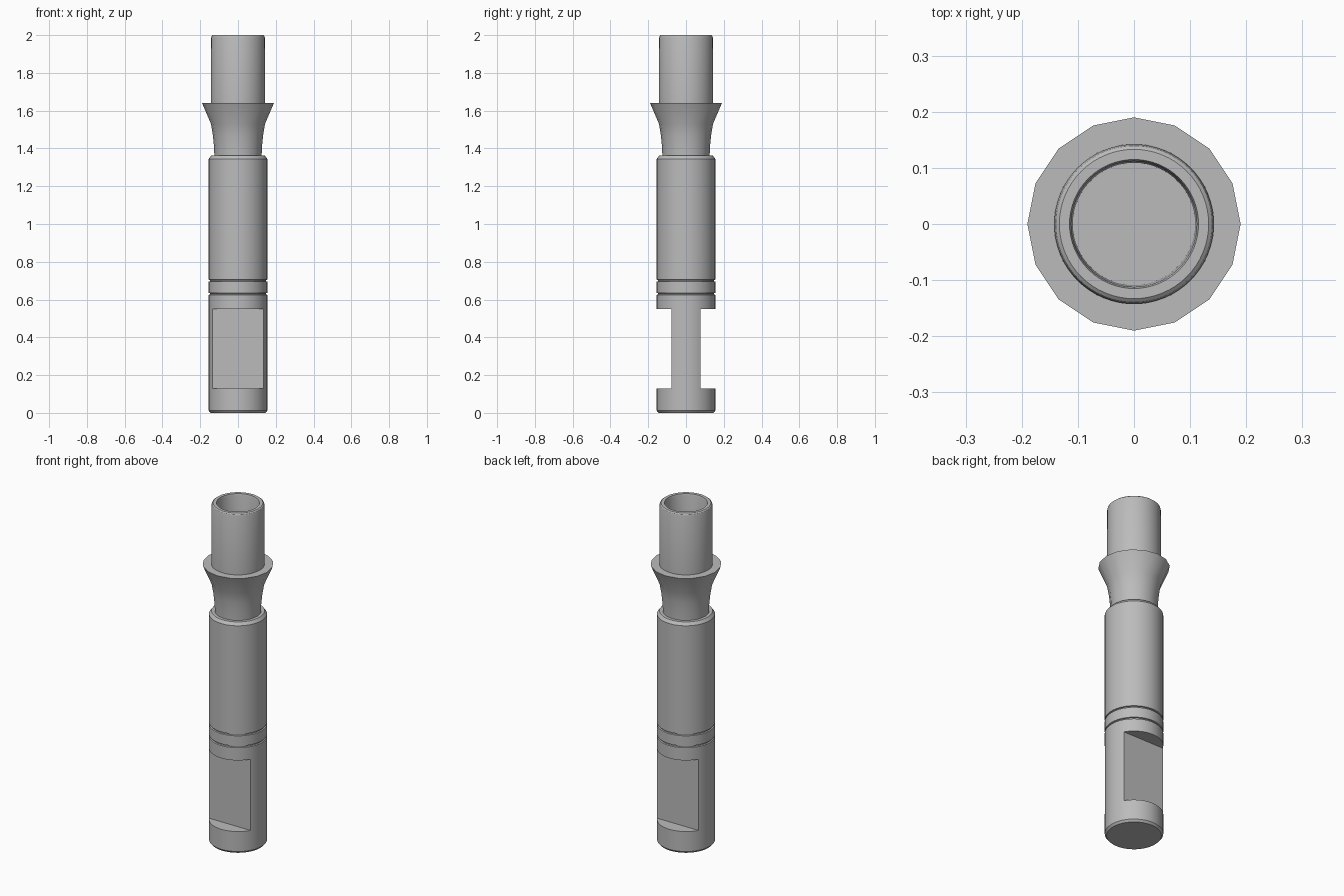
import bpy
import bmesh
import math

cube = bpy.data.objects.get("Cube")
if cube:
    bpy.data.objects.remove(cube, do_unlink=True)

metal = bpy.data.materials.new("grey metal")
metal.use_nodes = True
GREY = (0.5, 0.5, 0.5, 1)
metal.diffuse_color = GREY
metal.node_tree.nodes["Principled BSDF"].inputs["Base Color"].default_value = GREY


def add_object(name, bm):
    bmesh.ops.recalc_face_normals(bm, faces=bm.faces)
    mesh = bpy.data.meshes.new(name)
    bm.to_mesh(mesh)
    bm.free()
    mesh.materials.append(metal)
    obj = bpy.data.objects.new(name, mesh)
    bpy.context.collection.objects.link(obj)
    return obj


def smooth(obj):
    bpy.ops.object.select_all(action="DESELECT")
    obj.select_set(True)
    bpy.context.view_layer.objects.active = obj
    bpy.ops.object.shade_smooth_by_angle(angle=math.radians(30))


def lathe(name, profile, sides):
    """Turn (radius, height) points about z and cap both ends."""
    bm = bmesh.new()
    rings = []
    for r, z in profile:
        angles = [2 * math.pi * i / sides for i in range(sides)]
        rings.append([bm.verts.new((r * math.cos(a), r * math.sin(a), z)) for a in angles])
    for low, high in zip(rings, rings[1:]):
        for i in range(sides):
            j = (i + 1) % sides
            bm.faces.new((low[i], low[j], high[j], high[i]))
    bm.faces.new(rings[0])
    bm.faces.new(rings[-1])
    return add_object(name, bm)


# Main shaft with chamfered ends and two fine grooves
R = 0.155
shaft_profile = [(R - 0.01, 0), (R, 0.012)]
for z in (0.63, 0.70):
    shaft_profile += [(R, z - 0.005), (R - 0.007, z - 0.003),
                      (R - 0.007, z + 0.003), (R, z + 0.005)]
shaft_profile += [(R, 1.345), (R - 0.013, 1.362)]
shaft = lathe("shaft", shaft_profile, 64)

# Wrench flats milled into the front and back
for side, label in ((-1, "front"), (1, "back")):
    bm = bmesh.new()
    bmesh.ops.create_cube(bm, size=1)
    bmesh.ops.scale(bm, vec=(0.5, 0.2, 0.42), verts=bm.verts)
    bmesh.ops.translate(bm, vec=(0, side * 0.177, 0.34), verts=bm.verts)
    cutter = add_object(label + "_flat_cutter", bm)
    cut = shaft.modifiers.new(label + " flat", "BOOLEAN")
    cut.operation = "DIFFERENCE"
    cut.solver = "EXACT"
    cut.object = cutter
    bpy.context.view_layer.objects.active = shaft
    bpy.ops.object.modifier_apply(modifier=cut.name)
    bpy.data.objects.remove(cutter, do_unlink=True)
smooth(shaft)

# Flared collar, faceted with sixteen sides
collar = lathe("flared_collar", [(0.125, 1.355), (0.127, 1.41), (0.133, 1.47),
                                 (0.143, 1.53), (0.19, 1.64)], 16)
smooth(collar)

# Hollow top tube with rounded rim and blind bore
tube = lathe("top_tube", [(0.143, 1.63), (0.142, 1.985), (0.139, 1.995), (0.133, 2.0),
                          (0.115, 2.0), (0.112, 1.99), (0.109, 1.645)], 64)
smooth(tube)
